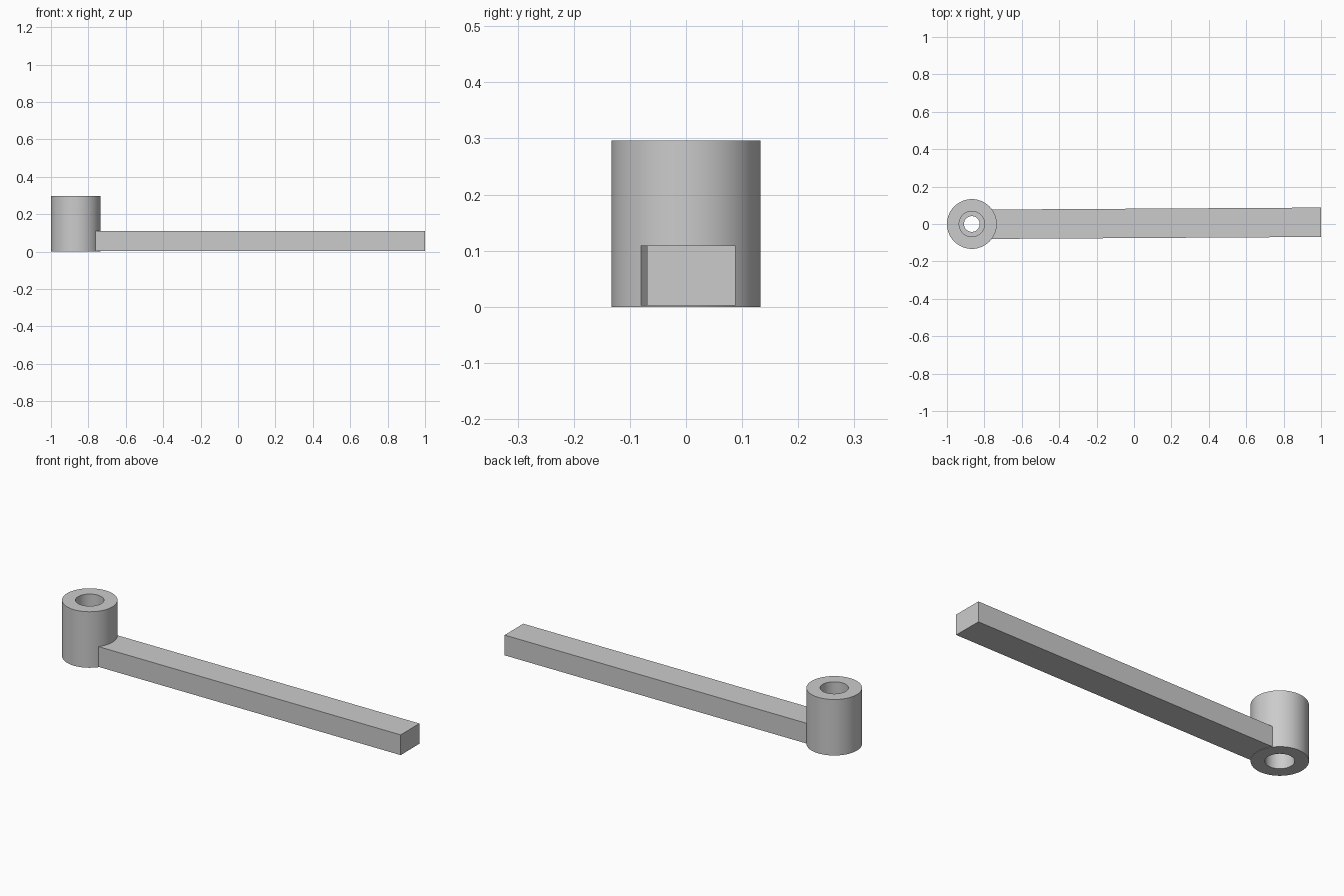
import bpy
import bmesh
import math
from mathutils import Matrix

cube = bpy.data.objects.get("Cube")
if cube:
    bpy.data.objects.remove(cube, do_unlink=True)

grey = bpy.data.materials.new("plain grey")
grey.use_nodes = True
colour = (0.6, 0.6, 0.6, 1)
grey.diffuse_color = colour
grey.node_tree.nodes["Principled BSDF"].inputs["Base Color"].default_value = colour


def add_object(name, bm):
    bmesh.ops.recalc_face_normals(bm, faces=bm.faces)
    mesh = bpy.data.meshes.new(name)
    bm.to_mesh(mesh)
    bm.free()
    mesh.materials.append(grey)
    obj = bpy.data.objects.new(name, mesh)
    bpy.context.collection.objects.link(obj)
    return obj


# Hub: a closed wall profile turned about z, with a counterbore at each end
RADIUS, HEIGHT, BORE, HOLE = 0.133, 0.296, 0.068, 0.042
STEP = 0.11
profile = [(RADIUS, 0), (RADIUS, HEIGHT), (BORE, HEIGHT), (BORE, HEIGHT - STEP),
           (HOLE, HEIGHT - STEP), (HOLE, STEP), (BORE, STEP), (BORE, 0)]
bm = bmesh.new()
verts = [bm.verts.new((r, 0, z)) for r, z in profile]
edges = [bm.edges.new((v, verts[i - 1])) for i, v in enumerate(verts)]
bmesh.ops.spin(bm, geom=verts + edges, cent=(0, 0, 0), axis=(0, 0, 1),
               angle=math.tau, steps=64, use_merge=True)
bmesh.ops.remove_doubles(bm, verts=bm.verts, dist=0.0001)
hub = add_object("hub", bm)
hub.location.x = RADIUS - 1
bpy.context.view_layer.objects.active = hub
hub.select_set(True)
bpy.ops.object.shade_smooth_by_angle(angle=math.radians(30))

# Arm: a straight bar, turned very slightly, that ends inside the hub wall
START, END, WIDTH, BASE, TOP = -0.77, 0.9995, 0.157, 0.002, 0.109
bm = bmesh.new()
bmesh.ops.create_cube(bm, size=1)
bmesh.ops.scale(bm, vec=(END - START, WIDTH, TOP - BASE), verts=bm.verts)
bmesh.ops.rotate(bm, verts=bm.verts, cent=(0, 0, 0),
                 matrix=Matrix.Rotation(0.006, 3, 'Z'))
arm = add_object("arm", bm)
arm.location = ((START + END) / 2, 0.004, (BASE + TOP) / 2)
